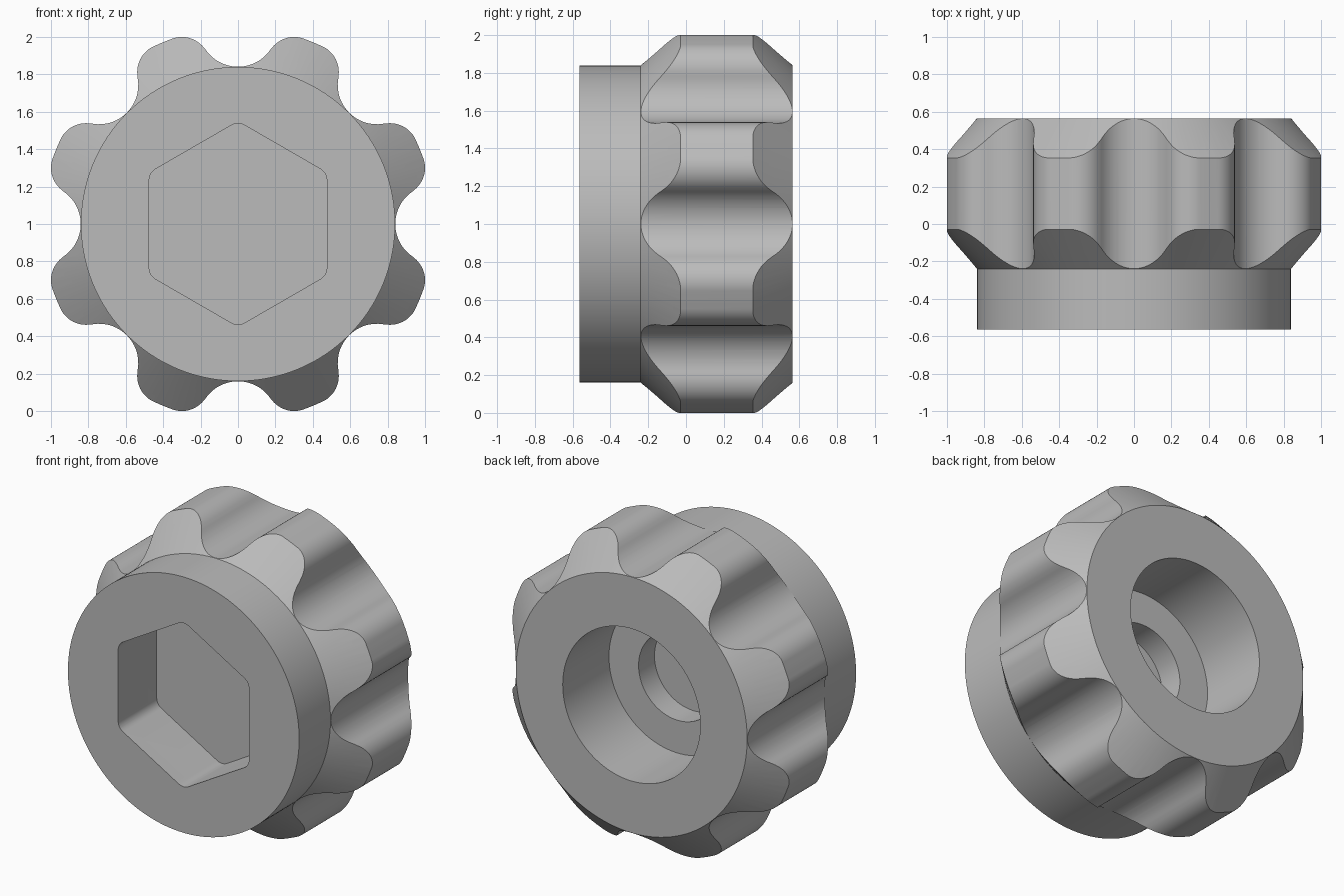
import bpy, bmesh
from math import sin, cos, pi, radians, atan2, hypot
from mathutils import Vector, Matrix

cube = bpy.data.objects.get("Cube")
if cube:
    bpy.data.objects.remove(cube, do_unlink=True)

grey = bpy.data.materials.new("plain grey")
grey.use_nodes = True
colour = (0.50, 0.50, 0.50, 1)
grey.diffuse_color = colour
grey.node_tree.nodes["Principled BSDF"].inputs["Base Color"].default_value = colour


def finish(bm, name):
    bmesh.ops.remove_doubles(bm, verts=bm.verts, dist=1e-5)
    bmesh.ops.recalc_face_normals(bm, faces=bm.faces)
    mesh = bpy.data.meshes.new(name)
    bm.to_mesh(mesh)
    bm.free()
    mesh.materials.append(grey)
    obj = bpy.data.objects.new(name, mesh)
    obj.location.z = 1
    bpy.context.collection.objects.link(obj)
    return obj


def lathe(name, profile, steps):
    """Spin (radius, y) points around the y axis."""
    bm = bmesh.new()
    verts = [bm.verts.new((r, y, 0)) for r, y in profile]
    edges = [bm.edges.new(pair) for pair in zip(verts, verts[1:])]
    bmesh.ops.spin(bm, geom=verts + edges, cent=(0, 0, 0), axis=(0, 1, 0),
                   angle=2 * pi, steps=steps)
    return finish(bm, name)


def prism(name, outline, y0, y1):
    """Extrude an (x, z) outline along y."""
    bm = bmesh.new()
    face = bm.faces.new([bm.verts.new((p.x, y0, p.y)) for p in outline])
    new = bmesh.ops.extrude_face_region(bm, geom=[face])["geom"]
    bmesh.ops.translate(bm, vec=(0, y1 - y0, 0),
                        verts=[v for v in new if isinstance(v, bmesh.types.BMVert)])
    return finish(bm, name)


def arc(centre, radius, a0, a1, n):
    angles = [a0 + (a1 - a0) * i / n for i in range(n + 1)]
    return [Vector(centre) + radius * Vector((cos(a), sin(a))) for a in angles]


def repeat(points, count, start=0):
    return [Matrix.Rotation(start + 2 * pi * k / count, 2) @ p
            for k in range(count) for p in points]


def combine(target, tool, operation):
    mod = target.modifiers.new(operation.lower(), 'BOOLEAN')
    mod.operation, mod.object, mod.solver = operation, tool, 'EXACT'
    bpy.context.view_layer.objects.active = target
    bpy.ops.object.modifier_apply(modifier=mod.name)
    bpy.data.objects.remove(tool, do_unlink=True)


# Turned body: front collar, bevelled grip, stepped bore at the back
knob = lathe("grip_knob", [
    (0, -0.565), (0.84, -0.565), (0.84, -0.24), (1.1, 0.02), (1.1, 0.305),
    (0.84, 0.565), (0.5, 0.565), (0.5, 0.085), (0.285, 0.085),
    (0.285, -0.08), (0, -0.08)], 128)

# Eight rounded lobes: half a groove, a rounded corner, then the outer rim
rim, corner_r, groove_r = 1.051, 0.15, 0.21
corner = Vector((0.85, 0.30))
turn = atan2(corner.y, corner.x - rim)
side = atan2(corner.y, corner.x)
half = (arc((rim, 0), groove_r, pi, turn, 12)
        + arc(corner, corner_r, turn - pi, side, 14)[1:]
        + arc((0, 0), rim, side, pi / 8, 3)[1:])
mirrored = [Vector((p.x * cos(pi / 4) + p.y * sin(pi / 4),
                    p.x * sin(pi / 4) - p.y * cos(pi / 4)))
            for p in reversed(half[1:-1])]
combine(knob, prism("lobe_form", repeat(half + mirrored, 8), -0.8, 0.8), 'INTERSECT')

# Hexagonal socket with rounded corners in the front
flat, fillet = 0.475, 0.07
hex_corner = arc(((flat - fillet) / cos(pi / 6), 0), fillet, -pi / 6, pi / 6, 6)
combine(knob, prism("hex_form", repeat(hex_corner, 6, pi / 2), -0.8, -0.165), 'DIFFERENCE')

# Smooth curved walls, sharp rims
for obj in bpy.context.selected_objects:
    obj.select_set(False)
knob.select_set(True)
bpy.context.view_layer.objects.active = knob
bpy.ops.object.shade_smooth_by_angle(angle=radians(28))
